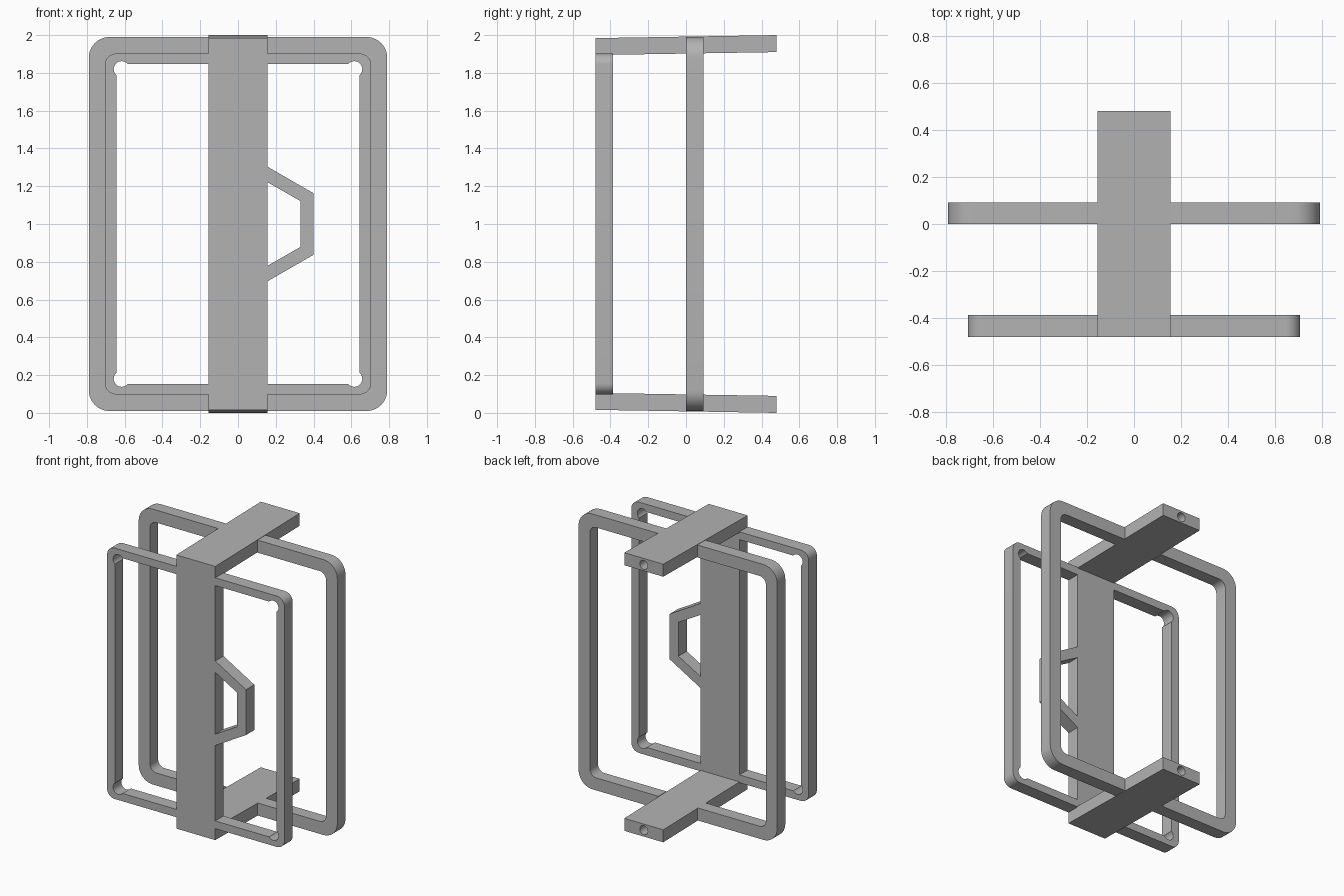
import bpy
import bmesh
from math import cos, sin, radians
from mathutils import Matrix

cube = bpy.data.objects.get("Cube")
if cube:
    bpy.data.objects.remove(cube, do_unlink=True)

grey = bpy.data.materials.new("plain grey")
grey.use_nodes = True
colour = (0.45, 0.45, 0.45, 1)
grey.diffuse_color = colour
grey.node_tree.nodes["Principled BSDF"].inputs["Base Color"].default_value = colour

MID = 1.0          # height of the horizontal symmetry plane
HALF_W = 0.155     # half width of the central bracket
FRONT, DEPTH = -0.48, 0.094


def arc(cx, cz, r, start, end, steps=10):
    angles = [radians(start + (end - start) * i / steps) for i in range(steps + 1)]
    return [(cx + r * cos(a), cz + r * sin(a)) for a in angles]


def both_halves(upper):
    """Continue an upper path with its reflection below the middle."""
    return upper + [(x, -z) for x, z in reversed(upper)]


def add_object(name, bm):
    bmesh.ops.recalc_face_normals(bm, faces=bm.faces)
    mesh = bpy.data.meshes.new(name)
    bm.to_mesh(mesh)
    bm.free()
    mesh.materials.append(grey)
    obj = bpy.data.objects.new(name, mesh)
    bpy.context.collection.objects.link(obj)
    return obj


def prism(name, points, direction):
    """Extrude a closed outline of 3D points along a direction."""
    bm = bmesh.new()
    face = bm.faces.new([bm.verts.new(p) for p in points])
    grown = bmesh.ops.extrude_face_region(bm, geom=[face], use_keep_orig=True)
    moved = [v for v in grown["geom"] if isinstance(v, bmesh.types.BMVert)]
    bmesh.ops.translate(bm, verts=moved, vec=direction)
    return add_object(name, bm)


def smooth(obj):
    bpy.ops.object.select_all(action="DESELECT")
    obj.select_set(True)
    bpy.context.view_layer.objects.active = obj
    bpy.ops.object.shade_smooth_by_angle(angle=radians(30))


def loop_frame(name, outer, inner, y, depth):
    """Frame half on one side of the bracket, mirrored to the other."""
    outline = both_halves(outer) + both_halves(inner)[::-1]
    obj = prism(name, [(x, y, MID + z) for x, z in outline], (0, depth, 0))
    smooth(obj)
    obj.modifiers.new("Mirror", "MIRROR").use_mirror_merge = False
    return obj


# Central bracket: upright plate with two slightly splayed arms
front, back = FRONT, 0.48
inside = FRONT + DEPTH
arm_under = 0.896
side = [(back, 1.0), (front, 0.984)]
hollow = [(back, 0.91), (inside, arm_under)]
outline = both_halves(side) + both_halves(hollow)[::-1]
bracket = prism("central_bracket", [(-HALF_W, y, MID + z) for y, z in outline],
                (2 * HALF_W, 0, 0))

# Blind holes drilled in the rear ends of the arms
bm = bmesh.new()
for z in (-0.954, 0.954):
    place = Matrix.Translation((0, back, MID + z)) @ Matrix.Rotation(radians(90), 4, "X")
    bmesh.ops.create_cone(bm, cap_ends=True, segments=24, radius1=0.032,
                          radius2=0.032, depth=0.4, matrix=place)
drill = add_object("hole_cutter", bm)
drill.hide_render = True
drill.hide_set(True)
cut = bracket.modifiers.new("Holes", "BOOLEAN")
cut.object = drill
cut.operation = "DIFFERENCE"
cut.solver = "EXACT"
smooth(bracket)

# Large rear frame
loop_frame("rear_frame",
           [(HALF_W, 0.99)] + arc(0.68, 0.88, 0.11, 90, 0),
           [(HALF_W, 0.9)] + arc(0.65, 0.85, 0.05, 90, 0),
           0.0, 0.092)

# Slim front frame with rounded reliefs in the inner corners
loop_frame("front_frame",
           [(HALF_W, 0.902)] + arc(0.645, 0.842, 0.06, 90, 0),
           [(HALF_W, 0.846)] + arc(0.616, 0.82, 0.042, 142, -50, 18),
           FRONT, DEPTH)

# Angular handle on the left side of the upright
handle = both_halves([(HALF_W, 0.304), (0.4, 0.163)])
handle += both_halves([(HALF_W, 0.222), (0.33, 0.122)])[::-1]
prism("handle", [(x, FRONT, MID + z) for x, z in handle], (0, DEPTH, 0))
